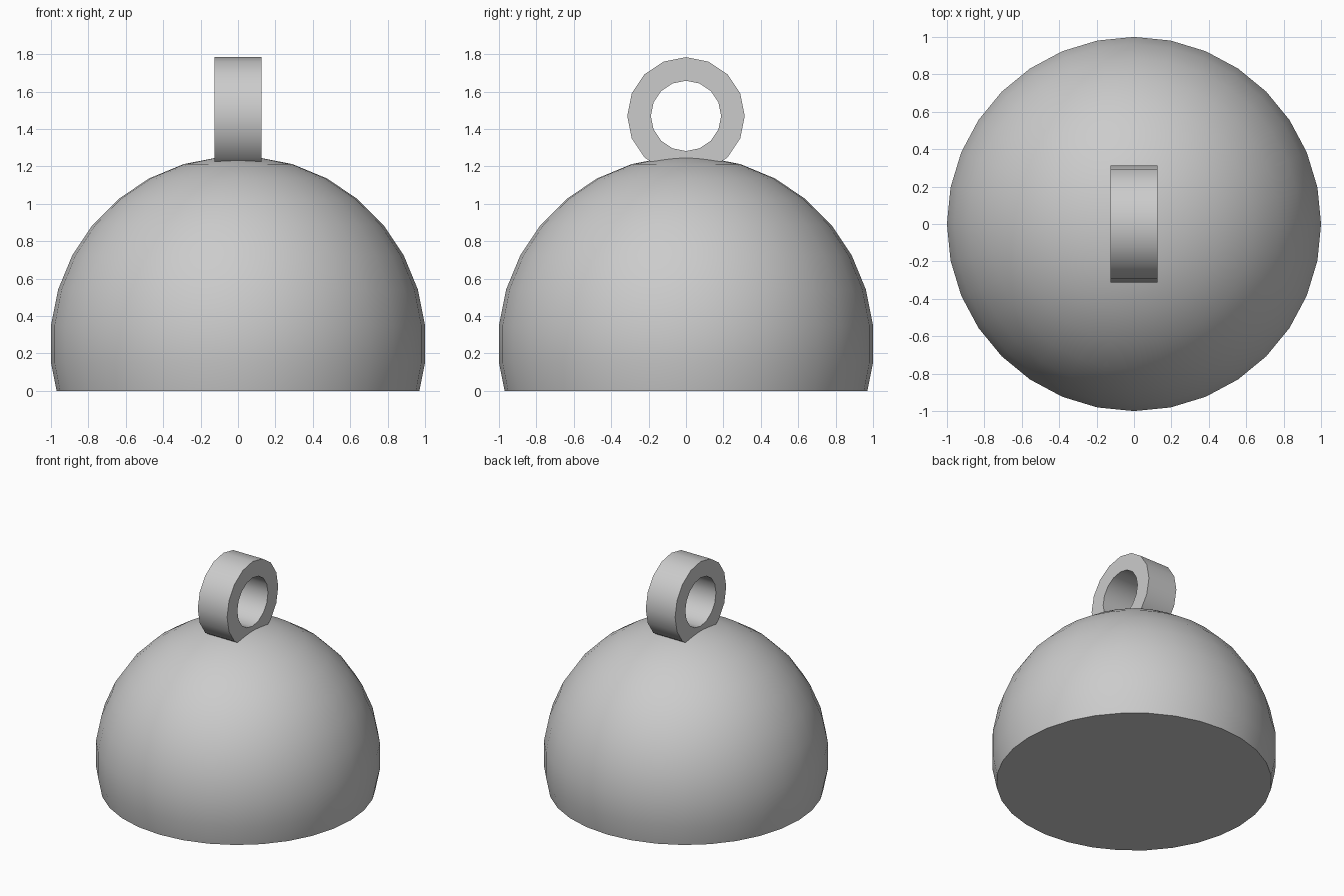
import bpy, bmesh
from math import radians, sin, cos, tau

cube = bpy.data.objects.get("Cube")
if cube:
    bpy.data.objects.remove(cube)

grey = bpy.data.materials.new("light grey")
grey.use_nodes = True
colour = (0.6, 0.6, 0.6, 1)
grey.diffuse_color = colour
grey.node_tree.nodes["Principled BSDF"].inputs["Base Color"].default_value = colour

SEGMENTS = 32
RADIUS = 1.005
CENTRE = 0.25


def lathe(bm, points, axis, steps, closed, centre):
    """Turn a profile a full circle around an axis."""
    verts = [bm.verts.new(p) for p in points]
    edges = [bm.edges.new(pair) for pair in zip(verts, verts[1:])]
    if closed:
        edges.append(bm.edges.new((verts[-1], verts[0])))
    bmesh.ops.spin(bm, geom=verts + edges, cent=centre, axis=axis,
                   angle=tau, steps=steps, use_merge=False)
    bmesh.ops.remove_doubles(bm, verts=bm.verts, dist=0.0005)


def finish(bm, name):
    bmesh.ops.recalc_face_normals(bm, faces=bm.faces)
    mesh = bpy.data.meshes.new(name)
    bm.to_mesh(mesh)
    bm.free()
    mesh.materials.append(grey)
    obj = bpy.data.objects.new(name, mesh)
    bpy.context.collection.objects.link(obj)
    bpy.ops.object.select_all(action='DESELECT')
    obj.select_set(True)
    bpy.context.view_layer.objects.active = obj
    bpy.ops.object.shade_smooth_by_angle(angle=radians(35))


# Dome: a ball with flat poles, cut level at the ground and capped
bm = bmesh.new()
angles = [tau * (i + 0.5) / SEGMENTS for i in range(SEGMENTS // 2)]
profile = [(RADIUS * sin(a), 0, CENTRE + RADIUS * cos(a)) for a in angles]
lathe(bm, profile, (0, 0, 1), SEGMENTS, False, (0, 0, 0))
bmesh.ops.bisect_plane(bm, geom=bm.verts[:] + bm.edges[:] + bm.faces[:],
                       plane_co=(0, 0, 0), plane_no=(0, 0, 1), clear_inner=True)
bmesh.ops.holes_fill(bm, edges=[e for e in bm.edges if e.is_boundary], sides=0)
finish(bm, "dome")

# Hanging ring: a thick band standing across the top of the dome
bm = bmesh.new()
HUB, OUTER, INNER, HALF = 1.47, 0.314, 0.188, 0.126
section = [(-HALF, 0, HUB + OUTER), (HALF, 0, HUB + OUTER),
           (HALF, 0, HUB + INNER), (-HALF, 0, HUB + INNER)]
lathe(bm, section, (1, 0, 0), 16, True, (0, 0, HUB))
finish(bm, "hanging_ring")
